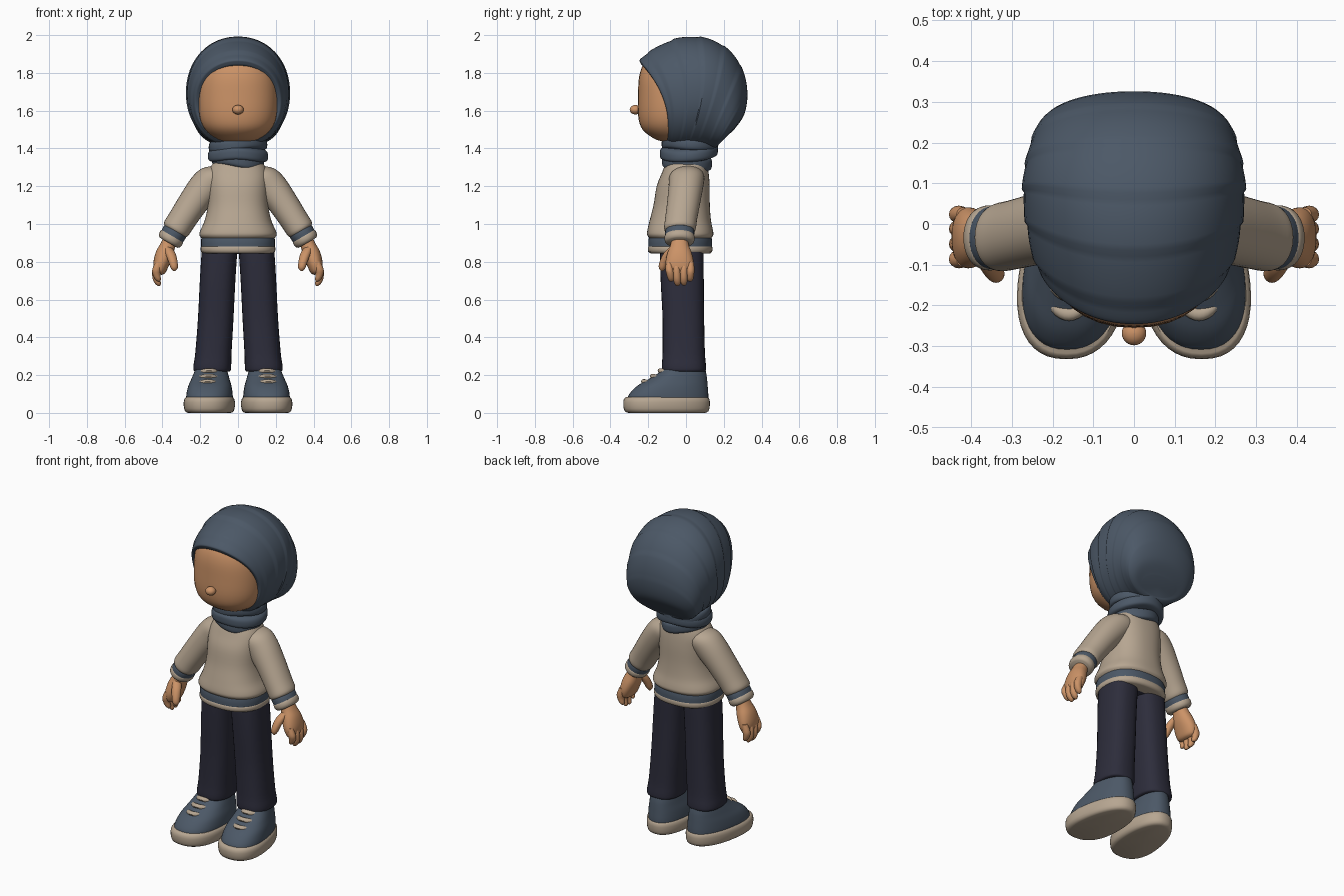
import bpy, bmesh, math
from math import cos, sin, pi, radians
from mathutils import Vector

cube = bpy.data.objects.get("Cube")
if cube:
    bpy.data.objects.remove(cube, do_unlink=True)


def material(name, rgb):
    m = bpy.data.materials.new(name)
    m.use_nodes = True
    m.diffuse_color = (*rgb, 1)
    m.node_tree.nodes["Principled BSDF"].inputs["Base Color"].default_value = (*rgb, 1)
    return m


slate = material("slate_blue", (0.072, 0.098, 0.135))
beige = material("beige", (0.47, 0.38, 0.285))
skin = material("skin", (0.60, 0.29, 0.135))
navy = material("dark_navy", (0.026, 0.026, 0.044))
parts = []


def spline(rows, k):
    """Catmull-Rom interpolation of equal-length tuples."""
    out = []
    for i in range(len(rows) - 1):
        a, b, c, d = (rows[max(0, min(len(rows) - 1, i + j))] for j in (-1, 0, 1, 2))
        for s in range(k):
            t = s / k
            out.append([q + 0.5 * t * (r - p + t * (2 * p - 5 * q + 4 * r - e + t * (3 * (q - r) + e - p)))
                        for p, q, r, e in zip(a, b, c, d)])
    return out + [list(rows[-1])]


def unit(t, p):
    """Point on a unit superellipse."""
    c, s = cos(t), sin(t)
    return math.copysign(abs(c) ** (2 / p), c), math.copysign(abs(s) ** (2 / p), s)


def skin_rings(name, rings, mat, caps=(True, True)):
    bm = bmesh.new()
    vs = [[bm.verts.new(p) for p in ring] for ring in rings]
    n = len(vs[0])
    for a, b in zip(vs, vs[1:]):
        for i in range(n):
            j = (i + 1) % n
            bm.faces.new((a[i], a[j], b[j], b[i]))
    for ring, want in ((vs[0], caps[0]), (vs[-1], caps[1])):
        if want:
            mid = bm.verts.new(sum((v.co for v in ring), Vector()) / n)
            for i in range(n):
                bm.faces.new((ring[i], ring[(i + 1) % n], mid))
    bmesh.ops.recalc_face_normals(bm, faces=bm.faces)
    me = bpy.data.meshes.new(name)
    bm.to_mesh(me)
    bm.free()
    me.materials.append(mat)
    ob = bpy.data.objects.new(name, me)
    bpy.context.collection.objects.link(ob)
    parts.append(ob)
    return ob


def loft(name, rows, mat, tilt=0, p=2, k=4, n=32, side=1):
    """Rows are (x, y, z, rx, ry); rings may lean in the xz plane."""
    rings = []
    for x, y, z, rx, ry in spline(rows, k):
        ring = []
        for i in range(n):
            a, b = unit(2 * pi * i / n, p)
            ring.append(Vector((side * (x + a * rx * cos(tilt)), y + b * ry, z + a * rx * sin(tilt))))
        rings.append(ring)
    return skin_rings(name, rings, mat)


def ball(name, loc, size, mat):
    rows = [(loc[0], loc[1], loc[2] - size[2] * cos(pi * i / 12),
             size[0] * sin(pi * i / 12), size[1] * sin(pi * i / 12)) for i in range(13)]
    return loft(name, rows, mat, k=1, n=24)


# Head: z, front y, back y, half width
head = [(1.435, -.11, .02, .07), (1.45, -.165, .05, .115), (1.5, -.23, .08, .175), (1.57, -.253, .1, .205),
        (1.68, -.254, .1, .21), (1.78, -.248, .1, .2), (1.85, -.222, .06, .165),
        (1.9, -.165, .03, .11), (1.92, -.1, .0, .04)]
loft("head", [(0, (f + b) / 2, z, w, (b - f) / 2) for z, f, b, w in head], skin, p=2.15)
ball("nose", (0, -.268, 1.605), (.03, .03, .025), skin)

# Head scarf: rings fan out from under the chin; top y, top z, bottom y, bottom z, half width, bow
fan = [(-.21, 1.83, -.08, 1.455, .195, .06), (-.238, 1.847, -.105, 1.445, .208, .06),
       (-.236, 1.875, -.1, 1.425, .23, .06), (-.15, 1.935, -.07, 1.405, .252, .06),
       (-.05, 1.978, -.04, 1.4, .264, .06), (.06, 1.988, 0, 1.4, .27, .05),
       (.165, 1.96, .03, 1.4, .268, .03), (.25, 1.895, .08, 1.4, .257, .01),
       (.305, 1.8, .12, 1.4, .245, 0), (.325, 1.69, .15, 1.4, .225, 0),
       (.308, 1.58, .165, 1.41, .18, 0), (.255, 1.5, .17, 1.42, .11, 0)]
rings = []
steps = spline(fan, 7)
for i, (ty, tz, by, bz, w, bow) in enumerate(steps):
    fade = 1 - i / len(steps)
    fold = 1 - (i % 9) / 9 if i > 8 else 0
    grow = 1 + (.008 + .024 * fade) * fold
    top, bottom = Vector((0, ty, tz)), Vector((0, by, bz))
    mid, half = (top + bottom) / 2, (top - bottom) / 2
    ring = []
    for j in range(64):
        a, b = unit(2 * pi * j / 64, 2.1)
        ring.append(mid + Vector((a * w * grow, bow * (1 - b * b), 0)) + half * b * (grow if b > 0 else 1))
    rings.append(ring)
skin_rings("head_scarf", rings, slate, (False, True))

# Neck wrap: three overlapping soft coils, tilted slightly
for i, (z, r, y) in enumerate(((1.415, .155, .02), (1.37, .16, .015), (1.33, .138, .005))):
    rows = [(0, y, z - .037, r * .8, r * .78), (0, y, z - .026, r * .96, r * .93), (0, y, z, r, r * .96),
            (0, y, z + .024, r * .95, r * .93), (0, y, z + .038, r * .78, r * .76)]
    coil = loft("neck_wrap_coil_%d" % (i + 1), rows, slate, n=48)
    for v in coil.data.vertices:
        v.co.z += .012 * sin(2.5 * v.co.x / r + i * 1.7) + .06 * (v.co.y - y) * (1 if i % 2 else -1)


def band(rows):
    """Convert z, front y, back y, half width to loft rows."""
    return [(0, (f + b) / 2, z, w, (b - f) / 2) for z, f, b, w in rows]


# Sweater torso, stripe and hem
loft("sweater_body", band([(1.355, -.08, .09, .09), (1.325, -.105, .11, .13), (1.27, -.128, .12, .158),
     (1.2, -.155, .125, .16), (1.1, -.172, .126, .16), (1.02, -.192, .132, .176), (.965, -.205, .143, .2),
     (.94, -.205, .144, .204), (.922, -.19, .13, .19)]), beige, p=2.35, n=48)
loft("sweater_stripe", band([(.935, -.19, .13, .188), (.92, -.198, .137, .195), (.872, -.199, .138, .195)]),
     slate, p=2.35, k=2, n=48)
loft("sweater_hem", band([(.88, -.199, .138, .195), (.873, -.202, .14, .198), (.853, -.2, .138, .196),
     (.843, -.185, .125, .182)]), beige, p=2.35, k=2, n=48)


def shoe_ring(s, z, y0, y1, w):
    ring = []
    for i in range(48):
        a, b = unit(2 * pi * i / 48, 2.3)
        y = (y0 + y1) / 2 + b * (y1 - y0) / 2
        ring.append(Vector((s * (.148 - .08 * (y + .1) + w * a * (1 - .14 * b)), y, z)))
    return ring


for label, s in (("left", 1), ("right", -1)):
    # Sleeve with striped cuff
    lean = radians(30)
    loft(label + "_sleeve", [(.07, .01, 1.28, .06, .07), (.12, .005, 1.25, .085, .092), (.17, 0, 1.2, .088, .092),
         (.235, -.012, 1.115, .08, .088), (.295, -.026, 1.025, .075, .085), (.325, -.032, .978, .074, .084),
         (.333, -.033, .962, .066, .075)], beige, lean, 2.1, side=s)
    loft(label + "_sleeve_stripe", [(.325, -.032, .972, .06, .07), (.332, -.033, .962, .066, .077),
         (.35, -.034, .932, .065, .077)], slate, lean, 2.1, 2, side=s)
    loft(label + "_cuff", [(.348, -.034, .936, .065, .077), (.352, -.034, .929, .068, .08),
         (.362, -.034, .911, .066, .078), (.368, -.034, .901, .054, .066)], beige, lean, 2.1, 2, side=s)

    # Hand
    loft(label + "_palm", [(.355, -.034, .925, .036, .042), (.372, -.034, .885, .04, .05),
         (.39, -.034, .84, .046, .066), (.407, -.034, .79, .042, .075), (.416, -.034, .75, .032, .066),
         (.42, -.034, .735, .015, .045)], skin, radians(18), 2.2, side=s)
    for i, (y, tip) in enumerate(((-.088, .695), (-.05, .672), (-.012, .674), (.024, .695))):
        loft("%s_finger_%d" % (label, i + 1), [(.418, y, .8, .018, .017), (.43, y, .76, .023, .021),
             (.432, y * .95, tip + .04, .021, .02), (.424, y * .9, tip + .012, .016, .016),
             (.42, y * .9, tip, .005, .005)], skin, radians(5), k=3, n=16, side=s)
    loft(label + "_thumb", [(.375, -.06, .88, .02, .024), (.358, -.09, .845, .027, .028),
         (.344, -.115, .8, .024, .025), (.338, -.125, .768, .019, .019), (.337, -.126, .75, .005, .005)],
         skin, k=3, n=16, side=s)

    # Trouser leg
    loft(label + "_trouser_leg", [(.095, -.02, .93, .09, .105), (.098, -.022, .86, .094, .115),
         (.108, -.02, .7, .094, .114), (.118, -.014, .5, .094, .11), (.13, -.012, .32, .096, .112),
         (.136, -.011, .25, .1, .117), (.137, -.01, .225, .098, .115), (.137, -.01, .218, .088, .105)],
         navy, p=2.5, side=s)

    # Shoe sole, upper, collar and laces
    sole = [(0, -.305, .1, .11), (.01, -.325, .12, .126), (.04, -.332, .126, .132),
            (.07, -.33, .125, .13), (.083, -.318, .115, .12)]
    skin_rings(label + "_shoe_sole", [shoe_ring(s, *r) for r in spline(sole, 2)], beige)
    upper = [(.07, -.312, .118, .12), (.1, -.3, .118, .119), (.14, -.262, .115, .112),
             (.175, -.205, .112, .1), (.205, -.155, .108, .09), (.235, -.118, .1, .08), (.265, -.1, .085, .07)]
    skin_rings(label + "_shoe_upper", [shoe_ring(s, *r) for r in spline(upper, 4)], slate)
    for i, (y, z, w) in enumerate(((-.222, .166, .066), (-.176, .195, .068), (-.134, .224, .064))):
        path = []
        for j in range(13):
            u = 2 * j / 12 - 1
            path.append(Vector((s * (.15 - .08 * (y + .1) + u * w), y + .05 * u * u, z - .02 * u * u)))
        lace = []
        for j, c in enumerate(path):
            r = .016 if 0 < j < 12 else .007
            lace.append([c + Vector((0, r * cos(pi * m / 5), r * .8 * sin(pi * m / 5))) for m in range(10)])
        skin_rings("%s_lace_%d" % (label, i + 1), lace, beige)

# Trouser seat joining the legs
loft("trouser_seat", band([(.95, -.13, .09, .15), (.9, -.135, .092, .175), (.86, -.12, .085, .16),
     (.84, -.08, .06, .1)]), navy, p=2.4)

# Smooth shading that keeps fold edges crisp
bpy.ops.object.select_all(action="DESELECT")
for ob in parts:
    ob.select_set(True)
bpy.context.view_layer.objects.active = parts[0]
bpy.ops.object.shade_smooth_by_angle(angle=radians(40))
